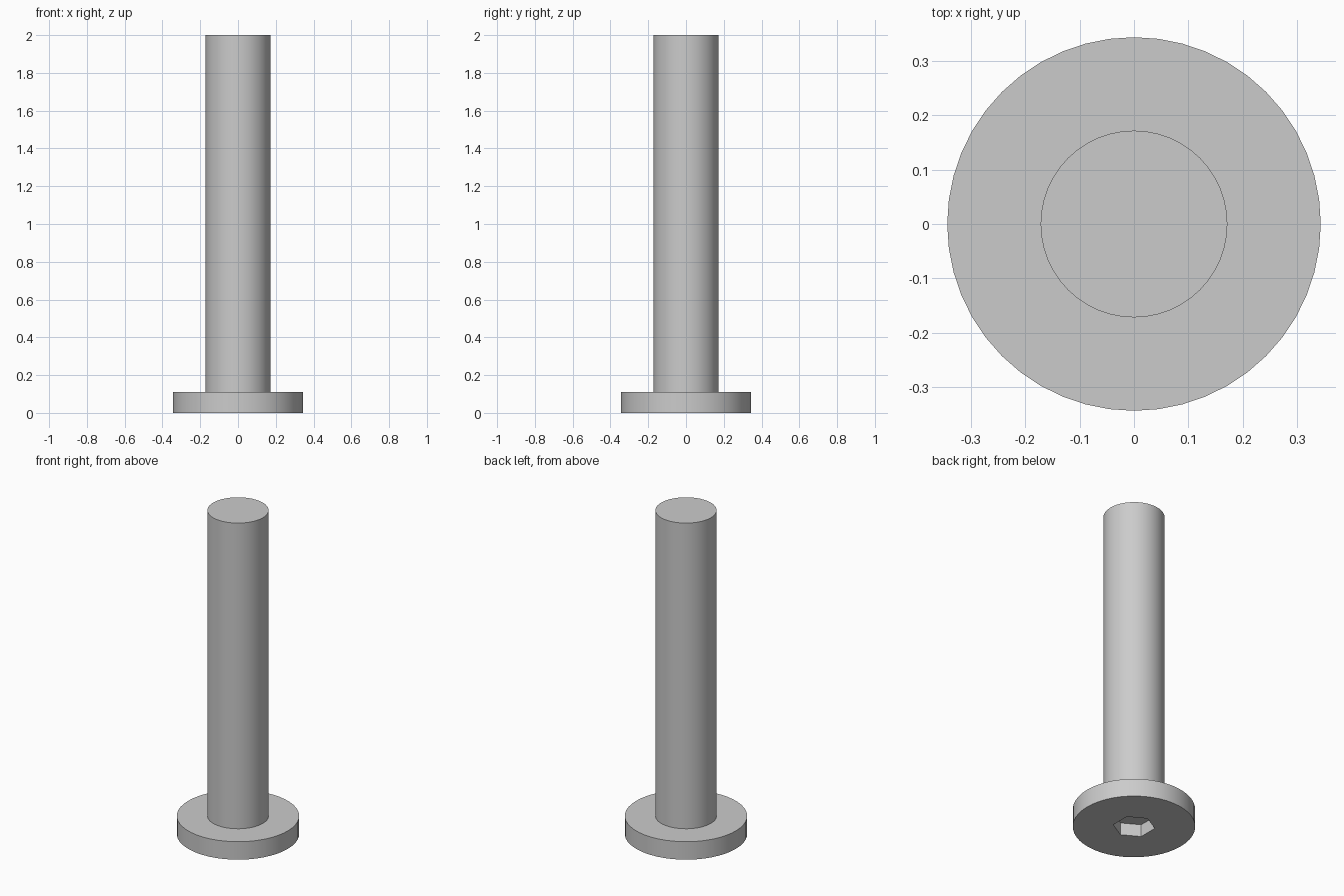
import bpy
import bmesh
from math import cos, sin, pi, radians

cube = bpy.data.objects.get("Cube")
if cube:
    bpy.data.objects.remove(cube, do_unlink=True)

SIDES = 48
HEAD_R, SHANK_R = 0.343, 0.1715
HEAD_H, TOTAL_H = 0.111, 2.0
SOCKET_R, SOCKET_DEPTH = 0.118, 0.076

# Plain grey metal
steel = bpy.data.materials.new("grey_steel")
steel.use_nodes = True
grey = (0.6, 0.6, 0.6, 1)
steel.diffuse_color = grey
steel.node_tree.nodes["Principled BSDF"].inputs["Base Color"].default_value = grey


def ring(bm, radius, z, sides=SIDES, turn=0.0):
    verts = [bm.verts.new((radius * cos(turn + 2 * pi * i / sides),
                           radius * sin(turn + 2 * pi * i / sides), z))
             for i in range(sides)]
    edges = [bm.edges.new((verts[i], verts[(i + 1) % sides])) for i in range(sides)]
    return verts, edges


def bridge(bm, a, b):
    bmesh.ops.bridge_loops(bm, edges=a[1] + b[1])


# Head and shank as one closed turned body
bm = bmesh.new()
rim_low = ring(bm, HEAD_R, 0)
rim_high = ring(bm, HEAD_R, HEAD_H)
neck = ring(bm, SHANK_R, HEAD_H)
tip = ring(bm, SHANK_R, TOTAL_H)
for low, high in ((rim_low, rim_high), (rim_high, neck), (neck, tip)):
    bridge(bm, low, high)
bm.faces.new(tip[0])

# Hexagonal socket sunk into the underside, corners along y
mouth = ring(bm, SOCKET_R, 0, 6, radians(30))
floor = ring(bm, SOCKET_R, SOCKET_DEPTH, 6, radians(30))
bridge(bm, mouth, floor)
bm.faces.new(floor[0])
bmesh.ops.triangle_fill(bm, edges=rim_low[1] + mouth[1], use_beauty=True)
bmesh.ops.recalc_face_normals(bm, faces=bm.faces)

mesh = bpy.data.meshes.new("bolt")
bm.to_mesh(mesh)
bm.free()
mesh.materials.append(steel)
bolt = bpy.data.objects.new("bolt", mesh)
bpy.context.collection.objects.link(bolt)

# Smooth round walls, sharp rims
bpy.context.view_layer.objects.active = bolt
bolt.select_set(True)
bpy.ops.object.shade_smooth_by_angle(angle=radians(30))
